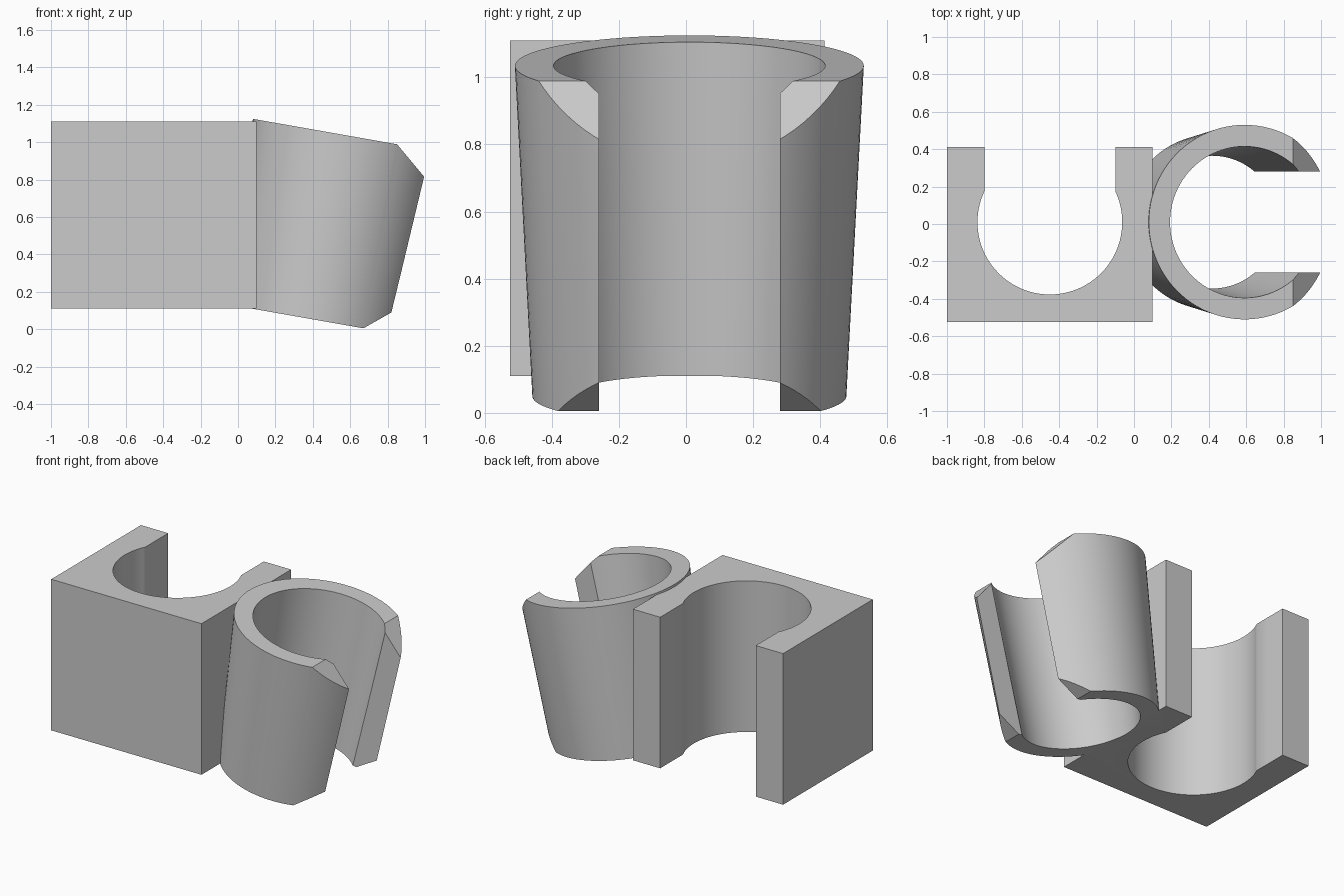
import bpy, bmesh, math
from mathutils import Matrix, Vector

cube = bpy.data.objects.get("Cube")
if cube:
    bpy.data.objects.remove(cube, do_unlink=True)

grey = bpy.data.materials.new("plain grey")
grey.use_nodes = True
colour = (0.6, 0.6, 0.6, 1)
grey.diffuse_color = colour
grey.node_tree.nodes["Principled BSDF"].inputs["Base Color"].default_value = colour

MID_Y = 0.01
TILT = math.radians(10)
SLOT = 0.27          # half width of the clip opening


def finish(name, bm):
    bmesh.ops.recalc_face_normals(bm, faces=bm.faces)
    mesh = bpy.data.meshes.new(name)
    bm.to_mesh(mesh)
    bm.free()
    mesh.materials.append(grey)
    obj = bpy.data.objects.new(name, mesh)
    bpy.context.collection.objects.link(obj)
    return obj


def box(name, low, high):
    bm = bmesh.new()
    bmesh.ops.create_cube(bm, size=1)
    low, high = Vector(low), Vector(high)
    size, middle = high - low, (low + high) / 2
    for v in bm.verts:
        v.co = Vector(a * b for a, b in zip(v.co, size)) + middle
    return finish(name, bm)


def prism(name, points, depth):
    """Profile in x, z extruded along y on both sides of the middle."""
    bm = bmesh.new()
    face = bm.faces.new([bm.verts.new((x, MID_Y - depth, z)) for x, z in points])
    extruded = bmesh.ops.extrude_face_region(bm, geom=[face])["geom"]
    bmesh.ops.translate(bm, vec=(0, 2 * depth, 0),
                        verts=[g for g in extruded if isinstance(g, bmesh.types.BMVert)])
    return finish(name, bm)


def cone(name, r_low, r_high, low, high, matrix):
    bm = bmesh.new()
    bmesh.ops.create_cone(bm, cap_ends=True, segments=96, radius1=r_low, radius2=r_high,
                          depth=high - low,
                          matrix=matrix @ Matrix.Translation((0, 0, (low + high) / 2)))
    return finish(name, bm)


def combine(obj, tool, operation):
    mod = obj.modifiers.new(tool.name, "BOOLEAN")
    mod.operation, mod.object, mod.solver = operation, tool, "EXACT"
    bpy.context.view_layer.objects.active = obj
    bpy.ops.object.modifier_apply(modifier=mod.name)
    bpy.data.objects.remove(tool, do_unlink=True)


# square block with a round bore that opens to the back
holder = box("block_and_clip", (-1, -0.525, 0.11), (0.1, 0.413, 1.11))
bore_place = Matrix.Translation((-0.45, MID_Y, 0))
combine(holder, cone("bore", 0.387, 0.387, -0.2, 1.4, bore_place), "DIFFERENCE")
combine(holder, box("bore_slot", (-0.8, MID_Y, -0.2), (-0.1, 0.8, 1.4)), "DIFFERENCE")

# leaning, tapered clip: outer wall, chamfered lips, side opening
place = Matrix.Translation((0.418, MID_Y, 0.05)) @ Matrix.Rotation(TILT, 4, "Y")
clip = cone("clip", 0.468, 0.52, 0, 1, place)
combine(clip, prism("upper_chamfer", [(0.7, 1.17), (1.2, 0.57), (1.6, 1.4)], 0.8), "DIFFERENCE")
combine(clip, prism("lower_chamfer", [(0.37, -0.165), (1.27, 0.345), (1.4, -0.4)], 0.8), "DIFFERENCE")
combine(clip, box("clip_slot", (0.6, MID_Y - SLOT, -0.3), (1.6, MID_Y + SLOT, 1.5)), "DIFFERENCE")
combine(holder, clip, "UNION")

# tapered hollow through the clip and the edge of the block
combine(holder, cone("clip_hollow", 0.35, 0.41, -0.1, 1.1, place), "DIFFERENCE")

bpy.ops.object.select_all(action="DESELECT")
holder.select_set(True)
bpy.context.view_layer.objects.active = holder
bpy.ops.object.shade_smooth_by_angle(angle=math.radians(25))
